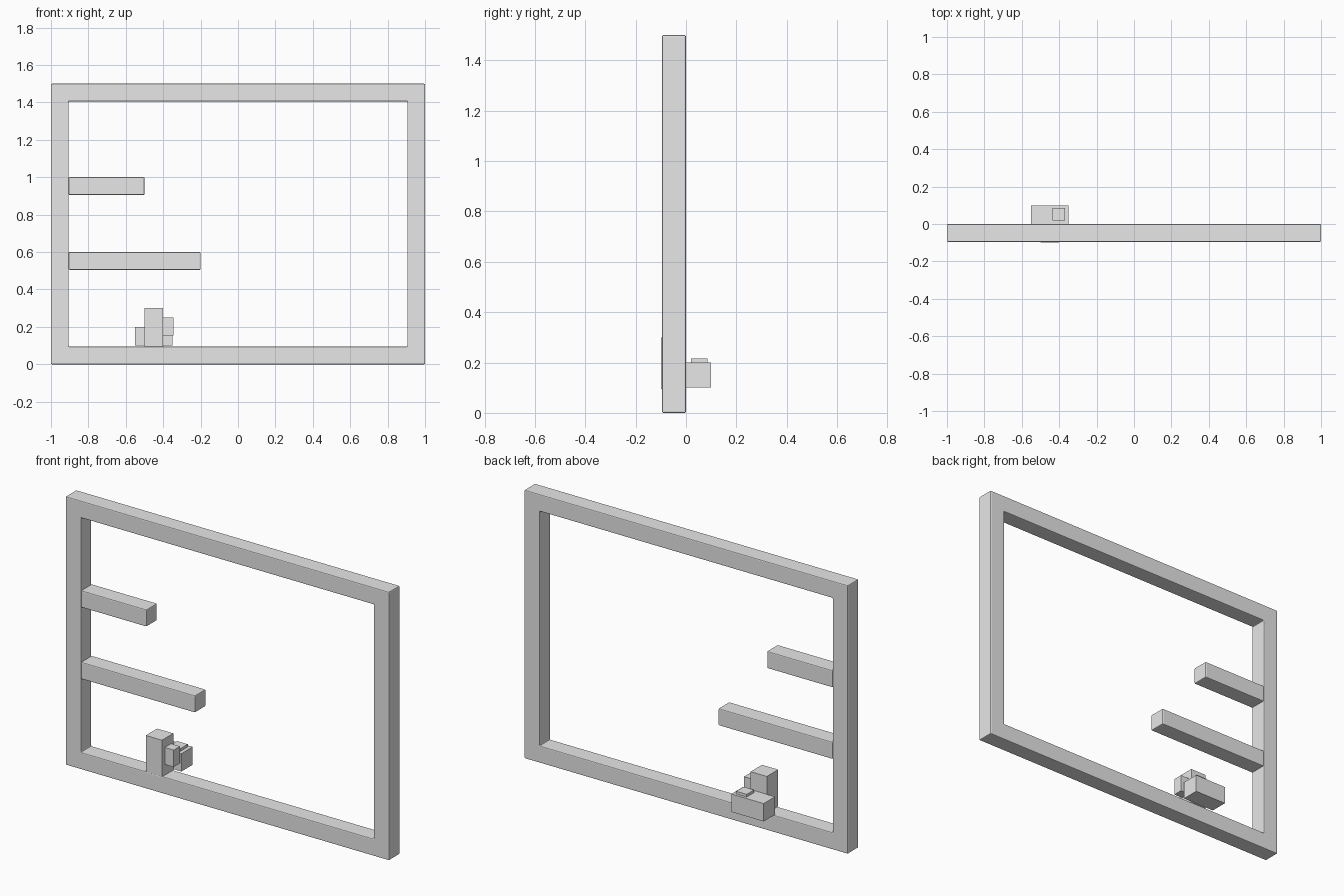
import bpy
import bmesh

cube = bpy.data.objects.get("Cube")
if cube:
    bpy.data.objects.remove(cube, do_unlink=True)

grey = bpy.data.materials.new("light_grey")
grey.use_nodes = True
colour = (0.8, 0.8, 0.8, 1)
grey.diffuse_color = colour
grey.node_tree.nodes["Principled BSDF"].inputs["Base Color"].default_value = colour


def finish(name, bm, bevel=0.0):
    """Turn a bmesh into a grey object, with softened edges if wanted."""
    bmesh.ops.recalc_face_normals(bm, faces=bm.faces)
    mesh = bpy.data.meshes.new(name)
    bm.to_mesh(mesh)
    bm.free()
    mesh.materials.append(grey)
    obj = bpy.data.objects.new(name, mesh)
    bpy.context.collection.objects.link(obj)
    if bevel:
        mod = obj.modifiers.new("soft_edges", "BEVEL")
        mod.width = bevel
        mod.segments = 2
        mod.limit_method = "ANGLE"
    return obj


def box(name, x, y, z, bevel=0.0):
    """Box between the given (low, high) limits on each axis."""
    bm = bmesh.new()
    bmesh.ops.create_cube(bm, size=1)
    for v in bm.verts:
        v.co = [lim[0] if c < 0 else lim[1] for c, lim in zip(v.co, (x, y, z))]
    return finish(name, bm, bevel)


def frame(name, width, height, bar, y, bevel):
    """Upright rectangular frame with mitred corners."""
    bm = bmesh.new()
    corners = [(-1, 0), (1, 0), (1, 1), (-1, 1)]
    loops = []
    # The four edges of the bar section, each swept round the corners
    for inset, depth in ((0, y[0]), (bar, y[0]), (bar, y[1]), (0, y[1])):
        loops.append([bm.verts.new((sx * (width / 2 - inset), depth,
                                    height - inset if top else inset))
                      for sx, top in corners])
    for i in range(4):
        a, b = loops[i], loops[(i + 1) % 4]
        for j in range(4):
            k = (j + 1) % 4
            bm.faces.new((a[j], a[k], b[k], b[j]))
    return finish(name, bm, bevel)


depth = (-0.095, 0)

# Outer frame and the two ledges on its right-hand post
frame("outer_frame", 2, 1.5, 0.095, depth, 0.005)
box("upper_ledge", (-0.905, -0.5), depth, (0.905, 1.0), 0.005)
box("lower_ledge", (-0.905, -0.2), depth, (0.505, 0.6), 0.005)

# Figure standing on the bottom bar, with a small block at its side
box("figure_body", (-0.5, -0.4), (-0.1, 0), (0.095, 0.3))
box("figure_side_block", (-0.4, -0.345), (-0.075, -0.02), (0.155, 0.25))

# Block behind the figure, with a raised pad
box("rear_block", (-0.55, -0.35), (0, 0.1), (0.1, 0.2))
box("rear_pad", (-0.435, -0.37), (0.02, 0.085), (0.19, 0.215))
